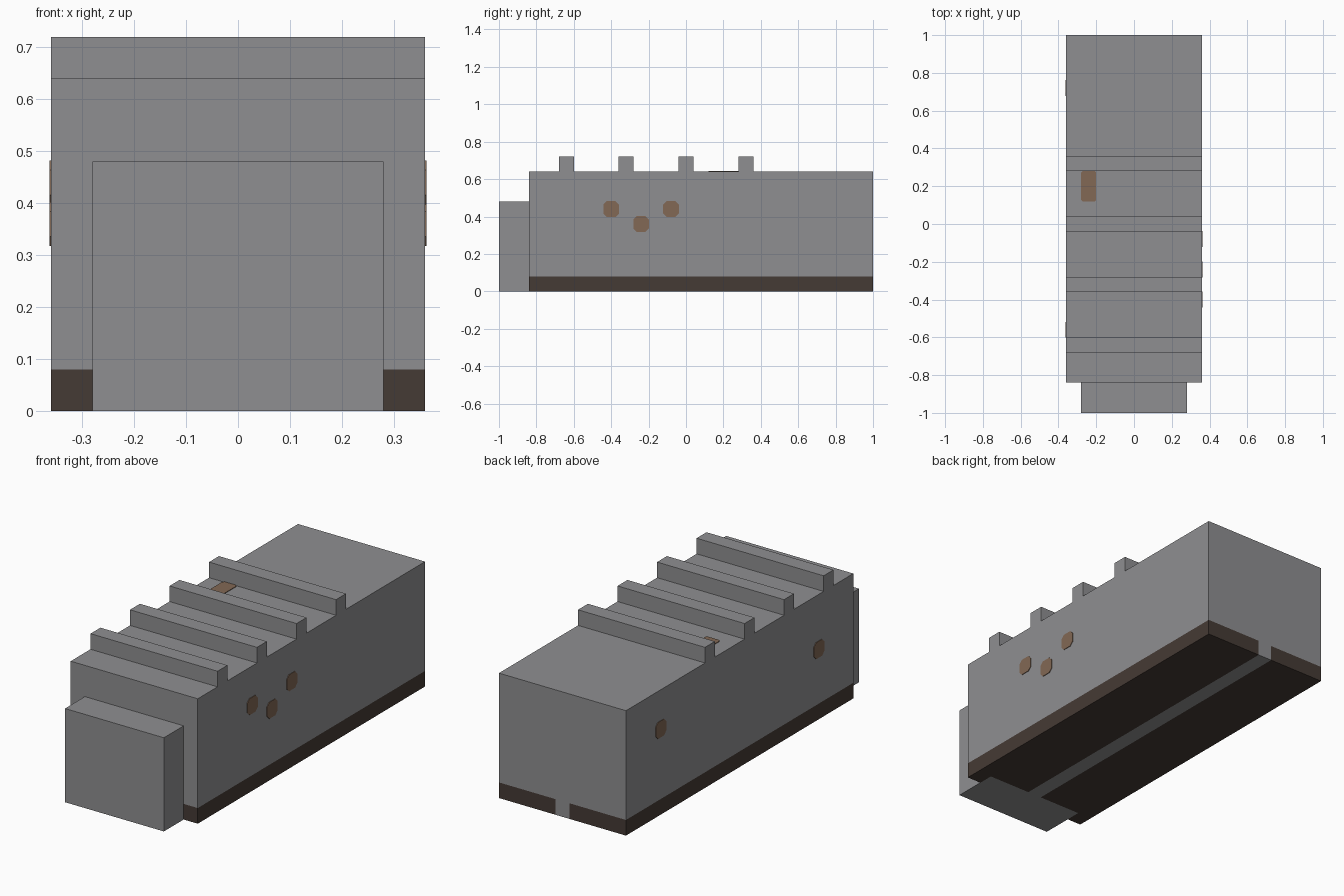
import bpy, bmesh
from mathutils import Vector

if "Cube" in bpy.data.objects:
    bpy.data.objects.remove(bpy.data.objects["Cube"])


def material(name, rgb):
    m = bpy.data.materials.new(name)
    m.diffuse_color = (*rgb, 1.0)
    m.use_nodes = True
    m.node_tree.nodes["Principled BSDF"].inputs["Base Color"].default_value = m.diffuse_color
    return m


grey = material("stone grey", (0.275, 0.275, 0.285))
dark = material("dark brown", (0.060, 0.043, 0.035))
brown = material("spot brown", (0.223, 0.138, 0.089))


def finish(bm, name, *mats):
    bmesh.ops.recalc_face_normals(bm, faces=bm.faces)
    mesh = bpy.data.meshes.new(name)
    bm.to_mesh(mesh)
    bm.free()
    for m in mats:
        mesh.materials.append(m)
    obj = bpy.data.objects.new(name, mesh)
    bpy.context.collection.objects.link(obj)
    return obj


def box_bm(lo, hi):
    bm = bmesh.new()
    bmesh.ops.create_cube(bm, size=1)
    lo, hi = Vector(lo), Vector(hi)
    for v in bm.verts:
        v.co = Vector([(lo[i] + hi[i]) / 2 + v.co[i] * (hi[i] - lo[i]) for i in range(3)])
    return bm


# Body, cut along the colour borders of the dark underside
body = box_bm((-0.36, -0.84, 0), (0.36, 1.0, 0.64))
cuts = [(2, 0.08), (0, -0.28), (0, -0.04), (0, 0.04), (0, 0.28), (1, -0.76)]
for axis, pos in cuts:
    co, no = Vector(), Vector()
    co[axis], no[axis] = pos, 1
    bmesh.ops.bisect_plane(body, geom=body.verts[:] + body.edges[:] + body.faces[:],
                           plane_co=co, plane_no=no)
for f in body.faces:
    c = f.calc_center_median()
    centre_strip = abs(c.x) < 0.04
    behind_head = abs(c.x) < 0.28 and c.y < -0.76
    f.material_index = int(c.z < 0.08 and not centre_strip and not behind_head)
finish(body, "body", grey, dark)

# Head block
finish(box_bm((-0.28, -1.0, 0), (0.28, -0.84, 0.48)), "head", grey)

# Four ridges across the back
for i in range(4):
    y = -0.64 + 0.32 * i
    finish(box_bm((-0.36, y - 0.04, 0.64), (0.36, y + 0.04, 0.72)), f"ridge_{i + 1}", grey)


# Spots: thin plates with clipped corners
def spot(name, centre, u, v, half_u, half_v, clip=0.018, thick=0.003):
    centre, u, v = Vector(centre), Vector(u), Vector(v)
    a, b = half_u, half_v
    outline = [(a, b - clip), (a - clip, b), (clip - a, b), (-a, b - clip),
               (-a, clip - b), (clip - a, -b), (a - clip, -b), (a, clip - b)]
    bm = bmesh.new()
    face = bm.faces.new([bm.verts.new(centre + u * p + v * q) for p, q in outline])
    ext = bmesh.ops.extrude_face_region(bm, geom=[face])["geom"]
    bmesh.ops.translate(bm, vec=u.cross(v) * thick,
                        verts=[e for e in ext if isinstance(e, bmesh.types.BMVert)])
    finish(bm, name, brown)


side_spots = {1: [(-0.40, 0.44), (-0.24, 0.36), (-0.08, 0.44)],
              -1: [(0.72, 0.44), (-0.56, 0.36)]}
for s, places in side_spots.items():
    for i, (y, z) in enumerate(places):
        side = "right" if s > 0 else "left"
        spot(f"{side}_spot_{i + 1}", (0.36 * s, y, z), (0, s, 0), (0, 0, 1), 0.042, 0.042)
spot("top_spot", (-0.24, 0.20, 0.64), (1, 0, 0), (0, 1, 0), 0.04, 0.08, clip=0.008)
